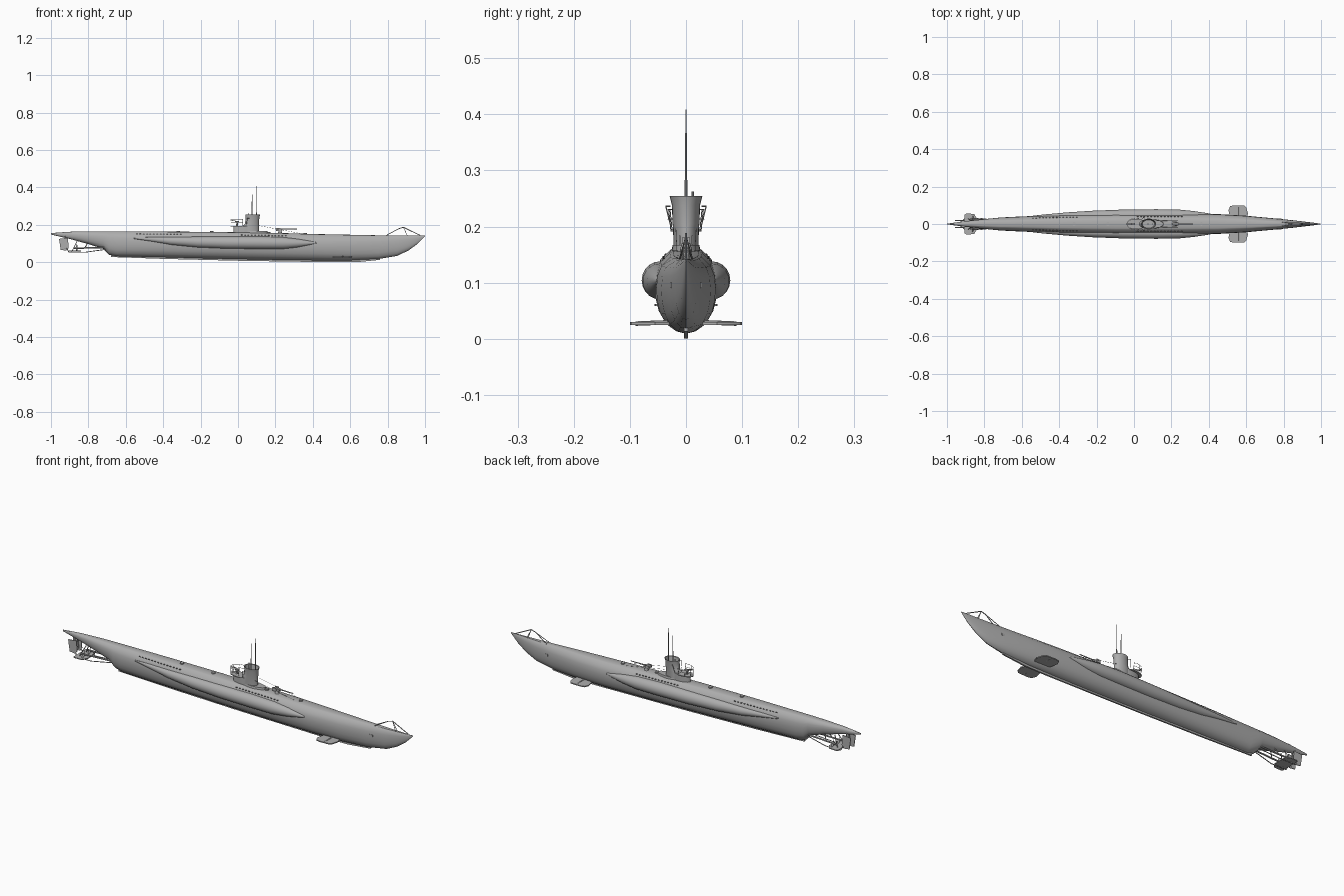
import bpy, bmesh, math
from mathutils import Vector, Matrix

if "Cube" in bpy.data.objects:
    bpy.data.objects.remove(bpy.data.objects["Cube"])


def material(name, value):
    m = bpy.data.materials.new(name)
    m.use_nodes = True
    colour = (value, value, value, 1)
    m.diffuse_color = colour
    m.node_tree.nodes["Principled BSDF"].inputs["Base Color"].default_value = colour
    return m


GREY = material("hull grey", 0.42)
DARK = material("vent dark grey", 0.12)


def finish(bm, name, mat=GREY, angle=35):
    bmesh.ops.recalc_face_normals(bm, faces=bm.faces)
    me = bpy.data.meshes.new(name)
    bm.to_mesh(me)
    bm.free()
    me.materials.append(mat)
    ob = bpy.data.objects.new(name, me)
    bpy.context.collection.objects.link(ob)
    bpy.ops.object.select_all(action="DESELECT")
    ob.select_set(True)
    bpy.context.view_layer.objects.active = ob
    bpy.ops.object.shade_smooth_by_angle(angle=math.radians(angle))
    return ob


def loft(bm, rings):
    loops = [[bm.verts.new(p) for p in r] for r in rings]
    n = len(loops[0])
    for a, b in zip(loops, loops[1:]):
        for i in range(n):
            j = (i + 1) % n
            bm.faces.new((a[i], a[j], b[j], b[i]))
    bm.faces.new(loops[0])
    bm.faces.new(loops[-1])


def rod(bm, a, b, r, r2=None, seg=8):
    a, b = Vector(a), Vector(b)
    d = b - a
    m = Matrix.Translation((a + b) / 2) @ d.to_track_quat("Z", "Y").to_matrix().to_4x4()
    bmesh.ops.create_cone(bm, cap_ends=True, segments=seg, radius1=r,
                          radius2=r if r2 is None else r2, depth=d.length, matrix=m)


def path(bm, pts, r):
    for a, b in zip(pts, pts[1:]):
        rod(bm, a, b, r, seg=6)


def box(bm, c, s):
    bmesh.ops.create_cube(bm, size=1, matrix=Matrix.Translation(c) @ Matrix.Diagonal((*s, 1)))


def plate(bm, outline, axis, offset, t):
    # flat blade: outline lies across the given axis
    def ring(o):
        return [(u, o, v) if axis == "y" else (u, v, o) for u, v in outline]
    loft(bm, [ring(offset - t), ring(offset + t)])


def table(rows, x):
    # smooth reading between rows of a station table
    i = max(k for k in range(len(rows) - 1) if rows[k][0] <= x or k == 0)
    a, b = rows[i], rows[i + 1]
    f = (x - a[0]) / (b[0] - a[0])
    return [p + (q - p) * f for p, q in zip(a[1:], b[1:])]


# hull: x, half width, deck height, bottom height
HULL = [(-1, .002, .156, .148), (-.9, .015, .163, .125), (-.8, .026, .165, .097),
        (-.72, .034, .165, .072), (-.69, .036, .165, .040), (-.65, .038, .165, .031),
        (-.4, .049, .164, .026), (-.1, .055, .162, .018), (.2, .056, .157, .012),
        (.45, .053, .150, .009), (.6, .044, .147, .009), (.75, .030, .144, .017),
        (.85, .020, .143, .034), (.91, .013, .143, .062), (.96, .007, .143, .098),
        (1, .001, .143, .138)]
# half section: width fraction, height fraction
SECTION = [(0, 1), (.42, .99), (.52, .97), (.82, .86), (.95, .74), (1, .58), (.97, .42),
           (.87, .26), (.66, .12), (.32, .03), (0, 0)]


def hull_ring(x, w, top, low):
    half = [(w * u, low + (top - low) * v) for u, v in SECTION]
    return [(x, y, z) for y, z in half] + [(x, -y, z) for y, z in half[-2:0:-1]]


bm = bmesh.new()
loft(bm, [hull_ring(*s) for s in HULL])
finish(bm, "hull", angle=32)

# keel
bm = bmesh.new()
loft(bm, [[(x, -.004, z), (x, .004, z), (x, .004, z + .022), (x, -.004, z + .022)]
          for x, z in ((-.68, .028), (-.4, .018), (0, .008), (.5, 0), (.63, 0), (.76, .013))])
finish(bm, "keel")

# saddle tanks: x, sideways centre, height centre, radius out, radius up
TANK = [(-.56, .040, .129, .002, .003), (-.48, .042, .124, .009, .010),
        (-.36, .043, .114, .019, .021), (-.22, .044, .108, .027, .029),
        (-.06, .045, .105, .032, .033), (.12, .046, .104, .033, .034),
        (.24, .046, .102, .031, .032), (.32, .046, .102, .023, .023),
        (.38, .048, .103, .012, .012), (.42, .050, .104, .003, .003)]
for side, label in ((1, "left"), (-1, "right")):
    bm = bmesh.new()
    loft(bm, [[(x, side * (yc + ry * math.cos(k * math.tau / 20)), zc + rz * math.sin(k * math.tau / 20))
               for k in range(20)] for x, yc, zc, ry, rz in TANK])
    finish(bm, label + "_saddle_tank", angle=50)

# flood vents on the upper hull side
bm = bmesh.new()
for start, count in ((-.54, 14), (.02, 14)):
    for k in range(count):
        x = start + k * .018
        w, top, low = table(HULL, x)
        for s in (1, -1):
            box(bm, (x, s * w * .72, low + (top - low) * .9), (.008, .004, .003))
finish(bm, "flood_vents", DARK)

# bow planes with stocks, stern planes
bm = bmesh.new()
for s in (1, -1):
    plate(bm, [(x, s * y) for x, y in ((.515, .025), (.505, .075), (.515, .096), (.535, .1),
                                       (.59, .098), (.60, .088), (.61, .055), (.60, .025))], "z", .027, .0025)
    rod(bm, (.56, s * .015, .030), (.56, s * .09, .027), .004)
finish(bm, "bow_planes")
bm = bmesh.new()
for s in (1, -1):
    plate(bm, [(x, s * y) for x, y in ((-.905, 0), (-.905, .05), (-.895, .056), (-.855, .054),
                                       (-.84, .03), (-.84, 0))], "z", .06, .002)
finish(bm, "stern_planes")

# twin rudders, propeller shafts, guards and propellers
bm = bmesh.new()
for s in (1, -1):
    plate(bm, ((-.957, .125), (-.948, .066), (-.918, .062), (-.905, .078), (-.91, .13)),
          "y", s * .019, .002)
    rod(bm, (-.925, s * .019, .07), (-.925, s * .008, .14), .003)
finish(bm, "rudders")
bm = bmesh.new()
for s in (1, -1):
    y = s * .025
    rod(bm, (-.69, s * .02, .08), (-.865, y, .075), .004)
    rod(bm, (-.865, y, .075), (-.882, y, .075), .006, .001)
    rod(bm, (-.82, y, .075), (-.80, s * .012, .11), .0025)
    path(bm, [(-.70, s * .015, .07), (-.82, s * .03, .053), (-.905, s * .03, .053),
              (-.915, s * .019, .075)], .0022)
    path(bm, [(-.89, s * .03, .053), (-.86, s * .012, .115)], .0022)
finish(bm, "shafts_and_guards")
bm = bmesh.new()
for s in (1, -1):
    for k in range(3):
        turn = Matrix.Translation((-.862, s * .025, .075)) @ Matrix.Rotation(k * math.tau / 3, 4, "X") \
            @ Matrix.Translation((0, 0, .011)) @ Matrix.Rotation(.6, 4, "Z") @ Matrix.Diagonal((.1, .5, 1, 1))
        bmesh.ops.create_uvsphere(bm, u_segments=10, v_segments=6, radius=.011, matrix=turn)
finish(bm, "propellers")


def oval(x, rx, ry, z, n=28):
    return [(x + rx * math.cos(k * math.tau / n), ry * math.sin(k * math.tau / n), z) for k in range(n)]


# tower with an open, flared bridge, and its stepped base
bm = bmesh.new()
loft(bm, [oval(.07, .042, .022, .155), oval(.07, .042, .023, .196), oval(.075, .037, .024, .205),
          oval(.077, .037, .025, .238), oval(.079, .039, .029, .254), oval(.079, .036, .026, .252),
          oval(.077, .033, .022, .222)])
finish(bm, "tower")
bm = bmesh.new()
loft(bm, [oval(.035, .06, .021, .155), oval(.035, .06, .021, .192)])
loft(bm, [oval(.012, .052, .028, .191), oval(.012, .052, .028, .195)])
loft(bm, [oval(.09, .07, .026, .153), oval(.09, .067, .024, .167)])
finish(bm, "tower_base")

# railing round the aft platform
bm = bmesh.new()
rail = [(.012 + .05 * math.cos(a), .032 * math.sin(a)) for a in
        [math.radians(75 + k * 21) for k in range(11)]]
for z in (.213, .230):
    path(bm, [(x, y, z) for x, y in rail], .0009)
for x, y in rail[::2]:
    rod(bm, (x, y * .87, .193), (x, y, .230), .0009)
for s in (1, -1):
    path(bm, [(.045, s * .027, .20), (.05, s * .036, .236), (.06, s * .028, .236)], .0012)
finish(bm, "platform_railing")

# anti-aircraft gun
bm = bmesh.new()
rod(bm, (-.005, 0, .194), (-.005, 0, .213), .006, .003)
box(bm, (-.005, 0, .216), (.02, .010, .008))
for s in (1, -1):
    rod(bm, (.005, s * .004, .216), (-.04, s * .004, .226), .0015)
finish(bm, "anti_aircraft_gun")

# deck gun
bm = bmesh.new()
rod(bm, (.225, 0, .150), (.225, 0, .172), .013, .007, 14)
box(bm, (.222, 0, .175), (.034, .014, .010))
rod(bm, (.20, 0, .178), (.315, 0, .178), .0035, .002)
for s in (1, -1):
    box(bm, (.215, s * .011, .176), (.022, .003, .016))
finish(bm, "deck_gun")

# deck lockers and hatches
bm = bmesh.new()
for x, z in ((.165, .158), (.36, .153), (-.14, .163), (-.32, .164)):
    rod(bm, (x, 0, z - .004), (x, 0, z + .004), .010, seg=14)
finish(bm, "deck_hatches")

# periscopes and masts
bm = bmesh.new()
for x, z in ((.075, .372), (.10, .409)):
    rod(bm, (x, 0, .20), (x, 0, .285), .0032, .0022)
    rod(bm, (x, 0, .285), (x, 0, z), .0018, .0011)
rod(bm, (.055, .012, .22), (.055, .012, .262), .002)
finish(bm, "periscopes")

# bow wire frame and forward tower wire
bm = bmesh.new()
path(bm, [(.975, 0, .143), (.885, 0, .187), (.86, 0, .180)], .0022)
for s in (1, -1):
    path(bm, [(.79, s * .011, .142), (.86, 0, .180)], .0018)
    path(bm, [(.905, s * .006, .142), (.885, 0, .187)], .0014)
    path(bm, [(.11, s * .018, .196), (.33, s * .016, .155)], .0006)
finish(bm, "bow_frame_and_wires")

# anchor recess
bm = bmesh.new()
for s in (1, -1):
    w, top, low = table(HULL, .78)
    box(bm, (.78, s * w * .985, .095), (.018, .003, .010))
finish(bm, "anchors")
